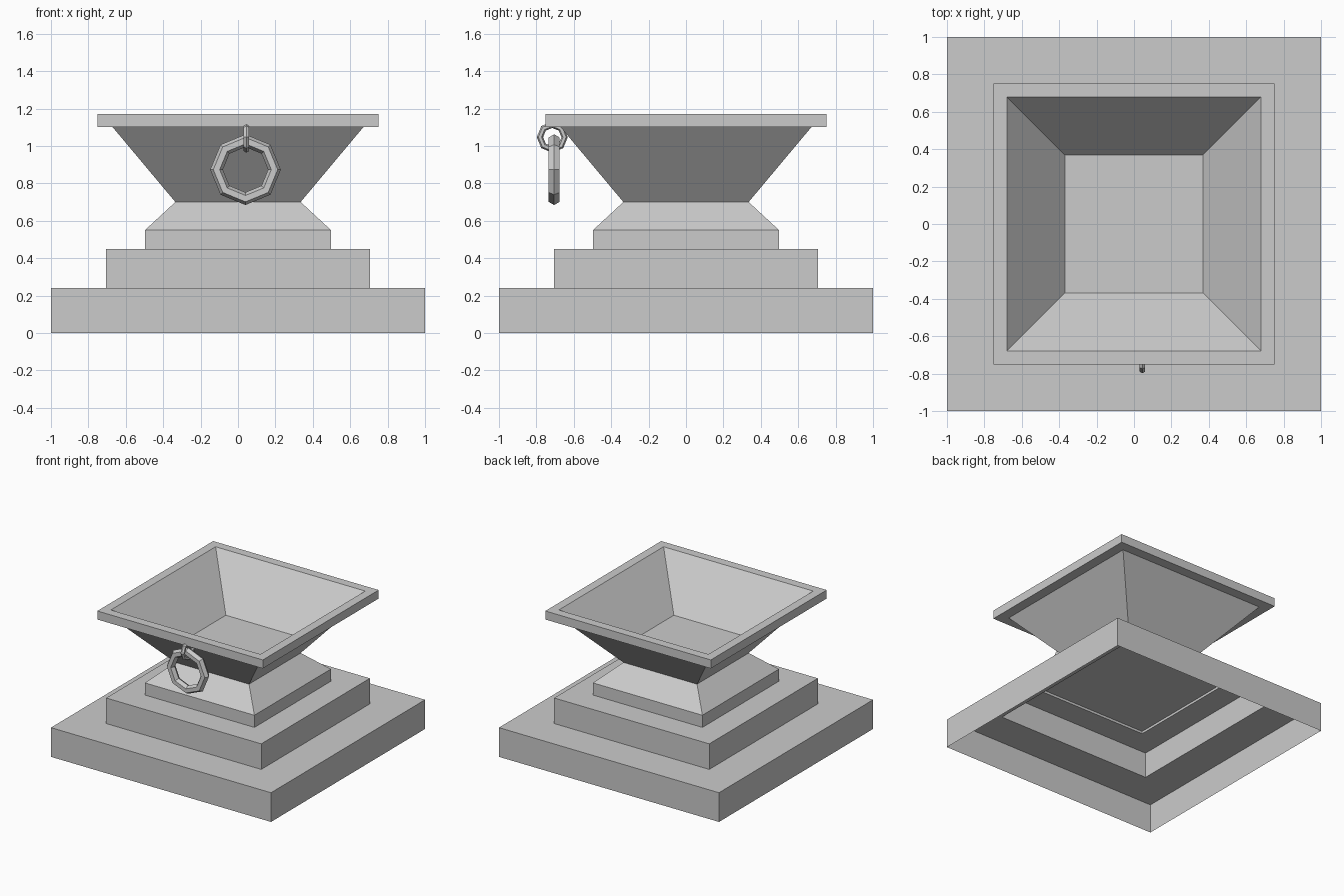
import bpy
import bmesh
from math import pi

cube = bpy.data.objects.get("Cube")
if cube:
    bpy.data.objects.remove(cube, do_unlink=True)

stone = bpy.data.materials.new("grey_stone")
stone.use_nodes = True
GREY = (0.6, 0.6, 0.6, 1)
stone.diffuse_color = GREY
stone.node_tree.nodes["Principled BSDF"].inputs["Base Color"].default_value = GREY


def square_loft(name, profile, cap_start=False, cap_end=False):
    """Sweep (half width, height) points round a square."""
    bm = bmesh.new()
    rings = [[bm.verts.new((sx * h, sy * h, z))
              for sx, sy in ((-1, -1), (1, -1), (1, 1), (-1, 1))]
             for h, z in profile]
    for low, high in zip(rings, rings[1:]):
        for i in range(4):
            j = (i + 1) % 4
            bm.faces.new((low[i], low[j], high[j], high[i]))
    if cap_start:
        bm.faces.new(rings[0][::-1])
    if cap_end:
        bm.faces.new(rings[-1])
    mesh = bpy.data.meshes.new(name)
    bm.to_mesh(mesh)
    bm.free()
    mesh.materials.append(stone)
    obj = bpy.data.objects.new(name, mesh)
    bpy.context.collection.objects.link(obj)


def ring(name, location, rotation, major, minor):
    bpy.ops.mesh.primitive_torus_add(
        location=location, rotation=rotation, major_radius=major,
        minor_radius=minor, major_segments=8, minor_segments=6)
    obj = bpy.context.object
    obj.name = name
    obj.data.materials.append(stone)
    bpy.ops.object.shade_flat()


# Stepped base, hollow and open underneath
square_loft("base_step", [(1, 0), (1, 0.24), (0.705, 0.24)])
square_loft("middle_step", [(0.705, 0.24), (0.705, 0.45), (0.497, 0.45)])

# Upper step tapering to the neck, closed by a recessed panel underneath
square_loft("neck", [(0.497, 0.45), (0.497, 0.55), (0.335, 0.70)])
square_loft("underside_panel", [(0.497, 0.47), (0.49, 0.475)], cap_start=True)

# Bowl with rim and sunken floor
square_loft("bowl", [(0.335, 0.70), (0.67, 1.10), (0.752, 1.10), (0.752, 1.17),
                     (0.68, 1.17), (0.368, 0.81)], cap_end=True)

# Handle ring hanging from a small link on the front rim
ring("handle_link", (0.045, -0.715, 1.047), (0, pi / 2, 0), 0.066, 0.017)
ring("handle_ring", (0.04, -0.705, 0.873), (pi / 2, 0, 0), 0.155, 0.034)
